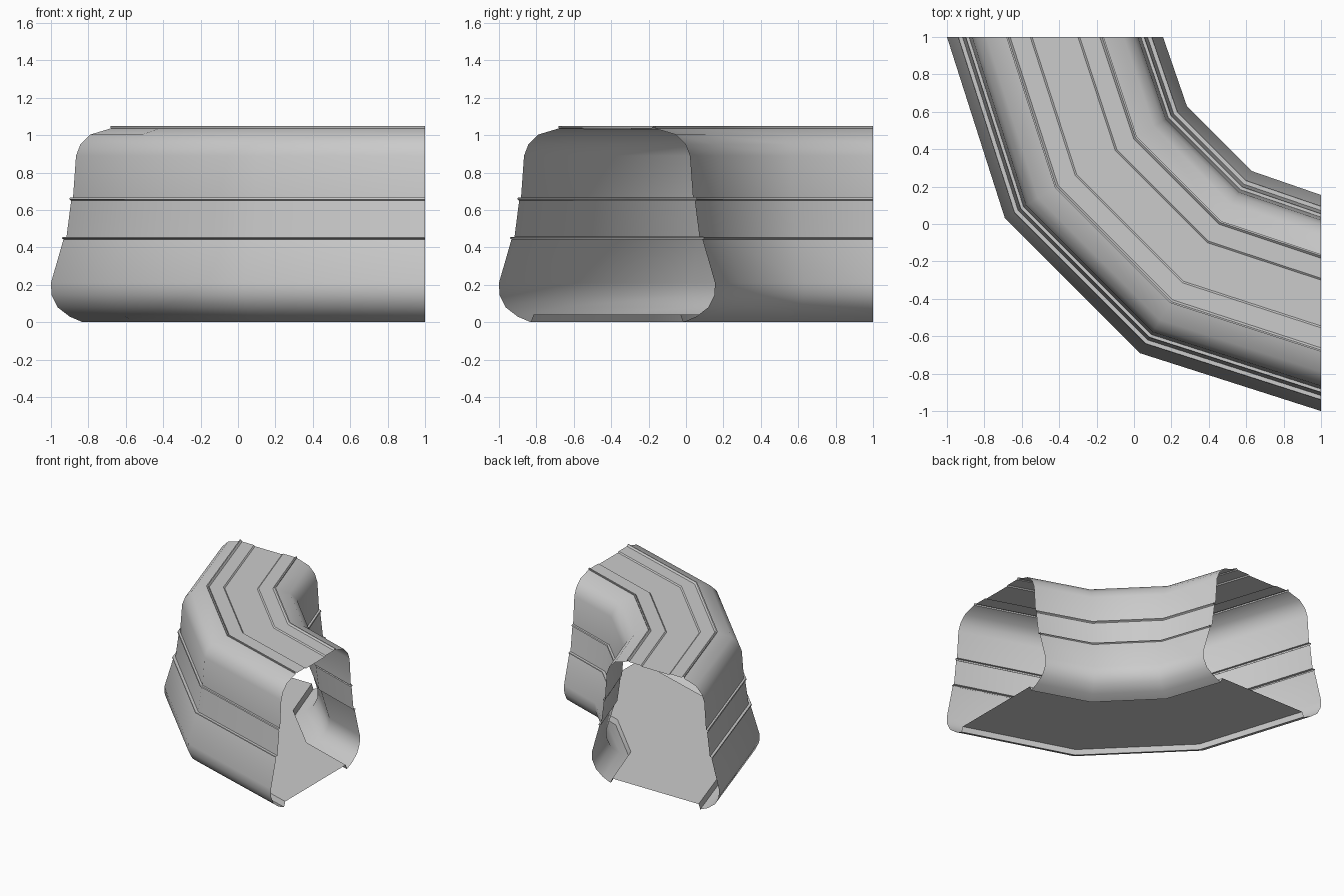
import bpy, bmesh

if "Cube" in bpy.data.objects:
    bpy.data.objects.remove(bpy.data.objects["Cube"])

# Half cross-section at the x = 1 end: (y, z), from floor to roof
half = [
    (-0.815, 0.04), (-0.83, 0.0),                                   # recessed floor and rim
    (-0.90, 0.03), (-0.965, 0.08), (-0.997, 0.145), (-1.0, 0.21),   # rounded lower edge
    (-0.933, 0.443), (-0.942, 0.449), (-0.939, 0.455), (-0.917, 0.455),   # lower ledge
    (-0.892, 0.65), (-0.902, 0.657), (-0.899, 0.667), (-0.882, 0.667),    # upper ledge
    (-0.866, 0.89), (-0.843, 0.95), (-0.79, 1.003), (-0.68, 1.036),       # roof shoulder
    (-0.683, 1.049), (-0.674, 1.05), (-0.662, 1.038),               # roof lip
    (-0.555, 1.038), (-0.545, 1.03),                                # shallow roof step
]
MID = -0.4225
profile = half + [(2 * MID - y, z) for y, z in reversed(half)]


def stations(p):
    """Plan positions of one profile point at the two ends and two bends."""
    t = (p + 1) / 1.155
    cx, cy = 0.03 + 0.60 * t, -0.69 + 0.973 * t
    return [(1, p), (cx, cy), (cy, cx), (p, 1)]


# Sweep the section around the bend as an open-ended shell
bm = bmesh.new()
rows = [[bm.verts.new((x, y, z)) for x, y in stations(p)] for p, z in profile]
for i, row in enumerate(rows):
    nxt = rows[(i + 1) % len(rows)]
    for k in range(3):
        bm.faces.new((row[k], nxt[k], nxt[k + 1], row[k + 1]))
bm.normal_update()
if next(f for f in bm.faces if f.calc_center_median().z > 1.02).normal.z < 0:
    bmesh.ops.reverse_faces(bm, faces=bm.faces)

mesh = bpy.data.meshes.new("curved_tunnel_shell")
bm.to_mesh(mesh)
bm.free()
shell = bpy.data.objects.new("curved_tunnel_shell", mesh)
bpy.context.collection.objects.link(shell)

bpy.context.view_layer.objects.active = shell
shell.select_set(True)
bpy.ops.object.shade_smooth_by_angle(angle=0.56)
